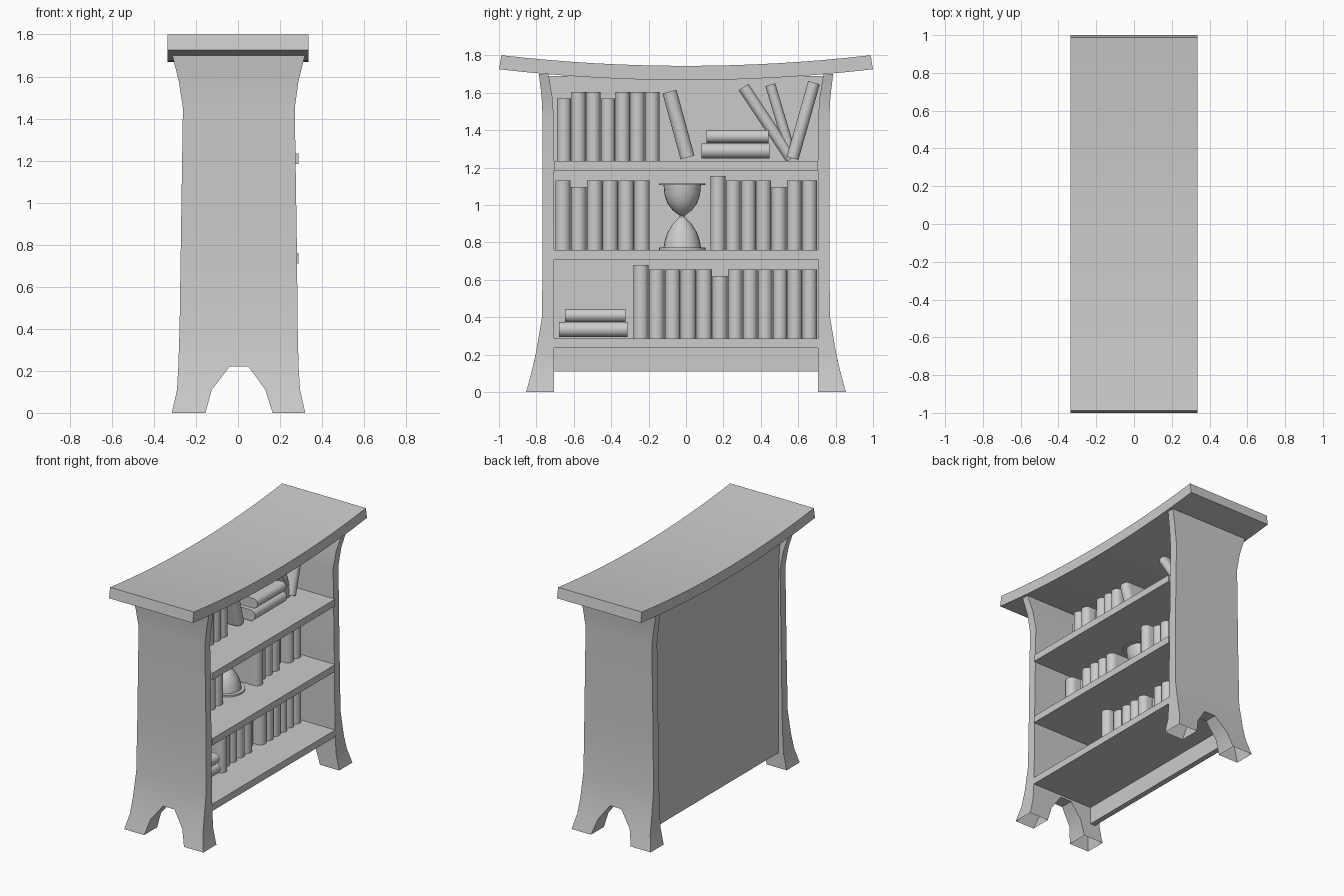
import bpy, bmesh, math
from mathutils import Matrix, Vector

cube = bpy.data.objects.get("Cube")
if cube:
    bpy.data.objects.remove(cube, do_unlink=True)

GREY = (0.6, 0.6, 0.6, 1)
mat = bpy.data.materials.new("plain grey")
mat.use_nodes = True
mat.diffuse_color = GREY
mat.node_tree.nodes["Principled BSDF"].inputs["Base Color"].default_value = GREY


def finish(name, bm):
    bmesh.ops.recalc_face_normals(bm, faces=bm.faces)
    me = bpy.data.meshes.new(name)
    bm.to_mesh(me)
    bm.free()
    me.materials.append(mat)
    ob = bpy.data.objects.new(name, me)
    bpy.context.collection.objects.link(ob)
    bpy.ops.object.select_all(action='DESELECT')
    ob.select_set(True)
    bpy.context.view_layer.objects.active = ob
    bpy.ops.object.shade_smooth_by_angle(angle=math.radians(35))
    return ob


def prism(bm, ring, offset):
    """Extrude a closed planar ring of points by an offset."""
    a = [bm.verts.new(p) for p in ring]
    b = [bm.verts.new(Vector(p) + Vector(offset)) for p in ring]
    bm.faces.new(a)
    bm.faces.new(b)
    for i in range(len(a)):
        j = (i + 1) % len(a)
        bm.faces.new((a[i], a[j], b[j], b[i]))


def box(name, x0, x1, y0, y1, z0, z1):
    bm = bmesh.new()
    prism(bm, [(x0, y0, z0), (x1, y0, z0), (x1, y1, z0), (x0, y1, z0)], (0, 0, z1 - z0))
    return finish(name, bm)


# Side panels: flared boards with an arch between two feet
# z, back x, front x, arch back, arch front, inner y, outer y
ROWS = [
    (0.00, -0.315, 0.32, -0.155, 0.165, 0.705, 0.855),
    (0.11, -0.29, 0.295, -0.125, 0.13, 0.705, 0.825),
    (0.22, -0.284, 0.288, -0.04, 0.05, 0.705, 0.80),
    (0.40, -0.278, 0.284, -0.04, 0.05, 0.705, 0.77),
    (0.80, -0.272, 0.28, -0.04, 0.05, 0.705, 0.766),
    (1.45, -0.262, 0.27, -0.04, 0.05, 0.705, 0.766),
    (1.58, -0.282, 0.288, -0.04, 0.05, 0.715, 0.772),
    (1.70, -0.312, 0.318, -0.04, 0.05, 0.735, 0.787),
]


def side_panel(name, sign):
    bm = bmesh.new()
    outer_y = {round(r[0], 3): r[6] for r in ROWS}
    grid = [[bm.verts.new((x, r[5], r[0])) for x in (r[1], r[3], r[4], r[2])] for r in ROWS]
    for k in range(len(ROWS) - 1):
        for c in range(3):
            if c == 1 and k < 2:
                continue
            bm.faces.new((grid[k][c], grid[k][c + 1], grid[k + 1][c + 1], grid[k + 1][c]))
    ext = bmesh.ops.extrude_face_region(bm, geom=bm.faces[:], use_keep_orig=True)
    for v in ext["geom"]:
        if isinstance(v, bmesh.types.BMVert):
            v.co.y = outer_y[round(v.co.z, 3)]
    bmesh.ops.delete(bm, geom=[v for v in bm.verts if not v.link_faces], context='VERTS')
    bmesh.ops.recalc_face_normals(bm, faces=bm.faces)
    # feet are open underneath
    soles = [f for f in bm.faces if all(v.co.z < 0.001 for v in f.verts)]
    bmesh.ops.delete(bm, geom=soles, context='FACES_ONLY')
    bmesh.ops.scale(bm, vec=(1, sign, 1), verts=bm.verts)
    finish(name, bm)


side_panel("left_end_panel", 1)
side_panel("right_end_panel", -1)

# Curved top board
bm = bmesh.new()
top, under = [], []
for i in range(17):
    y = -0.9935 + 1.987 * i / 16
    z = 1.706 + 0.058 * y * y
    n = Vector((0, -0.16 * y, 1)).normalized() * 0.038
    top.append((-0.336, y + n.y, z + n.z))
    under.append((-0.336, y - n.y, z - n.z))
prism(bm, top + under[::-1], (0.672, 0, 0))
finish("curved_top", bm)

# Back board and shelves
box("back_panel", -0.25, -0.21, -0.73, 0.73, 0.11, 1.69)
SHELVES = (0.285, 0.76, 1.235)
for z, name in zip(SHELVES, ("lower_shelf", "middle_shelf", "upper_shelf")):
    box(name, -0.22, 0.287, -0.705, 0.705, z - 0.05, z)


def book(name, width, height, front, matrix):
    """Block with a rounded spine toward +x, standing at the origin."""
    bm = bmesh.new()
    r = width / 2
    ring = [(-0.2, -r, 0)]
    for i in range(13):
        a = math.pi * (i / 12 - 0.5)
        ring.append((front - r + r * math.cos(a), r * math.sin(a), 0))
    ring.append((-0.2, r, 0))
    prism(bm, ring, (0, 0, height))
    bmesh.ops.transform(bm, matrix=matrix, verts=bm.verts)
    finish(name, bm)


# Upright books: shelf, first y, width step, heights
HIGH, MID, LOW = 0.395, 0.37, 0.335
RUNS = [
    (0, -0.283, 0.0824, [HIGH, MID, MID, MID, MID, LOW] + [MID] * 1),
    (0, 0.224, 0.0796, [MID] * 6),
    (1, -0.70, 0.0845, [MID, LOW, MID, MID, MID, MID]),
    (1, 0.13, 0.0817, [HIGH, MID, MID, MID, LOW, MID, MID]),
    (2, -0.692, 0.0787, [LOW, MID, MID, LOW, MID, MID, MID]),
]
RUNS[0] = (0, -0.283, 0.0845, [HIGH, MID, MID, MID, MID, LOW])
for shelf, y, step, heights in RUNS:
    for h in heights:
        front = 0.035 + (h - MID) * 1.5
        at = Matrix.Translation((0, y + step / 2, SHELVES[shelf]))
        book("upright_book", step * 0.97, h, front, at)
        y += step

# Leaning books: y, z of foot, lean in degrees, width, height, front
for y, z, lean, w, h, front in [
    (0.008, 1.254, 15.3, 0.077, 0.365, 0.035),
    (0.563, 1.248, 33.7, 0.062, 0.46, 0.03),
    (0.568, 1.25, 16.6, 0.055, 0.41, 0.02),
    (0.57, 1.25, -15.8, 0.065, 0.42, 0.06),
]:
    m = Matrix.Translation((0, y, z)) @ Matrix.Rotation(math.radians(lean), 4, 'X')
    book("leaning_book", w, h, front, m)

# Books lying flat in stacks: first y, last y, bottom z, thickness
for y0, y1, z, t in [
    (-0.68, -0.313, 0.295, 0.08), (-0.648, -0.323, 0.375, 0.07),
    (0.083, 0.447, 1.25, 0.08), (0.11, 0.44, 1.332, 0.07),
]:
    m = Matrix.Translation((0, y1, z + t / 2)) @ Matrix.Rotation(math.pi / 2, 4, 'X')
    book("flat_book", t, y1 - y0, 0.08, m)

# Hourglass: one turned profile of radius and height
PROFILE = [(0, 0.76), (0.125, 0.76), (0.125, 0.772), (0.1, 0.773), (0.094, 0.81),
           (0.078, 0.855), (0.05, 0.9), (0.015, 0.935), (0.015, 0.945), (0.05, 0.97),
           (0.08, 1.01), (0.095, 1.055), (0.1, 1.106), (0.125, 1.107), (0.125, 1.114), (0, 1.114)]
bm = bmesh.new()
verts = [bm.verts.new((r, 0, z)) for r, z in PROFILE]
edges = [bm.edges.new(p) for p in zip(verts, verts[1:])]
bmesh.ops.spin(bm, geom=verts + edges, cent=(0, 0, 0), axis=(0, 0, 1),
               angle=2 * math.pi, steps=24, use_merge=True)
bmesh.ops.remove_doubles(bm, verts=bm.verts, dist=0.0005)
bmesh.ops.translate(bm, vec=(-0.08, -0.02, 0), verts=bm.verts)
finish("hourglass", bm)
